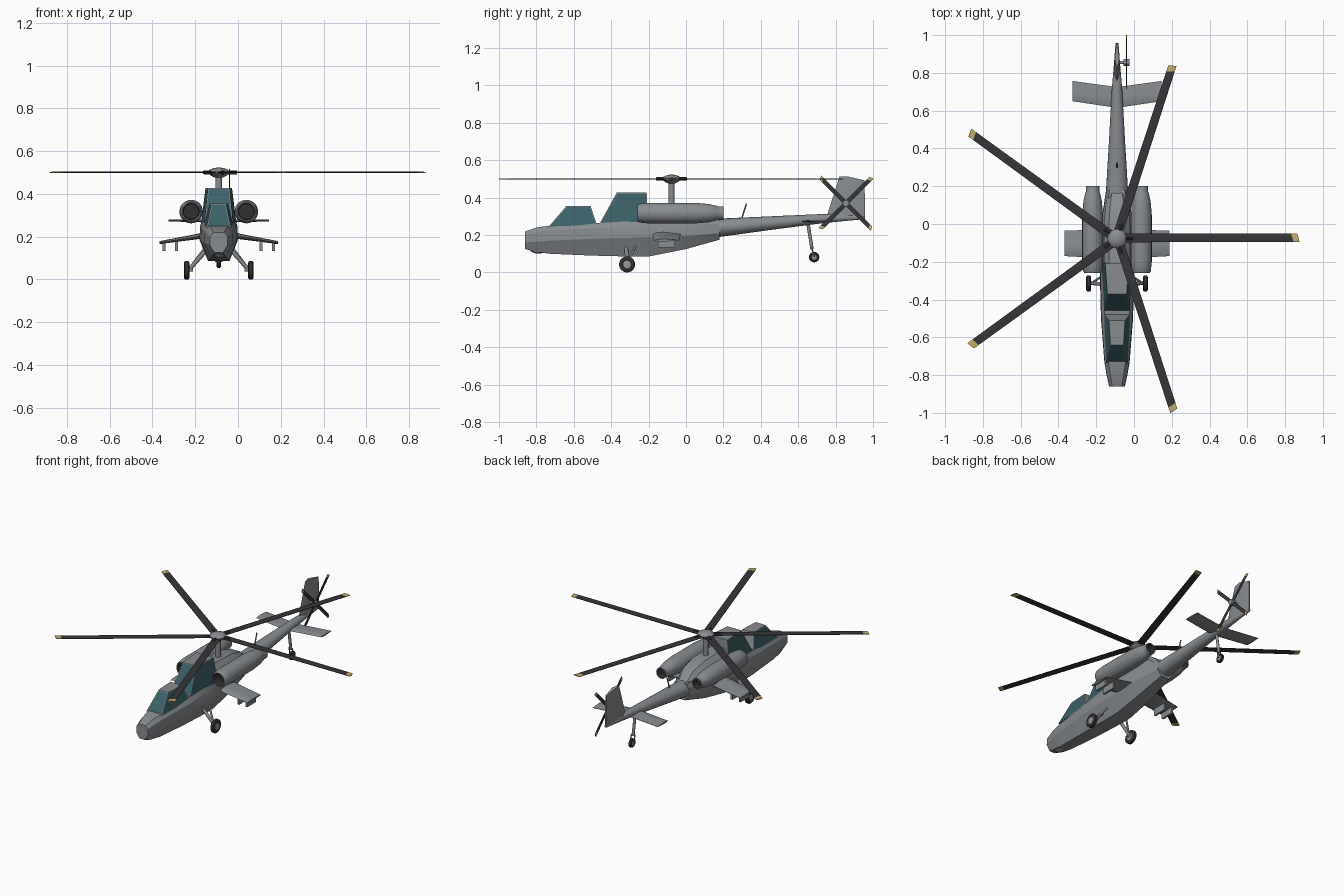
import bpy, bmesh, math
from mathutils import Vector, Matrix

if "Cube" in bpy.data.objects:
    bpy.data.objects.remove(bpy.data.objects["Cube"])

CX = -0.09  # the airframe centreline sits left of the model centre


def material(name, rgb):
    m = bpy.data.materials.new(name)
    m.diffuse_color = (*rgb, 1)
    m.use_nodes = True
    m.node_tree.nodes["Principled BSDF"].inputs["Base Color"].default_value = m.diffuse_color
    return m


GREY = material("body grey", (0.25, 0.265, 0.28))
GLASS = material("teal glass", (0.045, 0.12, 0.14))
BLADE = material("blade charcoal", (0.037, 0.035, 0.04))
TAN = material("tip tan", (0.55, 0.42, 0.15))
DARK = material("dark rubber", (0.03, 0.03, 0.032))
METAL = material("light metal", (0.3, 0.31, 0.32))


def finish(name, bm, mats, angle=30, matrix=None):
    bmesh.ops.recalc_face_normals(bm, faces=bm.faces[:])
    bm.transform(Matrix.Translation((CX, 0, 0)) @ (matrix or Matrix()))
    me = bpy.data.meshes.new(name)
    bm.to_mesh(me)
    bm.free()
    for m in mats:
        me.materials.append(m)
    me.shade_smooth()
    me.set_sharp_from_angle(angle=math.radians(angle))
    ob = bpy.data.objects.new(name, me)
    bpy.context.collection.objects.link(ob)
    return ob


def skin(rings, idx=None):
    """Bridge equal-length rings and cap the ends; idx = material per segment."""
    bm = bmesh.new()
    vs = [[bm.verts.new(p) for p in r] for r in rings]
    n = len(vs[0])
    for k in range(len(vs) - 1):
        for i in range(n):
            j = (i + 1) % n
            f = bm.faces.new((vs[k][i], vs[k][j], vs[k + 1][j], vs[k + 1][i]))
            f.material_index = idx[k] if idx else 0
    for ring, k in ((vs[0], 0), (vs[-1], -1)):
        bm.faces.new(ring).material_index = idx[k] if idx else 0
    return bm


def lathe(name, axis, centre, profile, mats, idx=None, n=24):
    """Turn (position, radius) pairs round axis 0=x, 1=y, 2=z."""
    rings = []
    for p, r in profile:
        ring = []
        for i in range(n):
            a = 2 * math.pi * i / n
            v = [0, 0, 0]
            v[axis] = p
            v[(axis + 1) % 3] = r * math.cos(a)
            v[(axis + 2) % 3] = r * math.sin(a)
            ring.append(v)
        rings.append(ring)
    return finish(name, skin(rings, idx), mats, 35, Matrix.Translation(centre))


def tube(name, a, b, r, mat, n=12):
    a, b = Vector(a), Vector(b)
    bm = bmesh.new()
    bmesh.ops.create_cone(bm, cap_ends=True, segments=n, radius1=r, radius2=r, depth=(b - a).length)
    rot = (b - a).to_track_quat('Z', 'Y').to_matrix().to_4x4()
    return finish(name, bm, [mat], 35, Matrix.Translation((a + b) / 2) @ rot)


def box(name, centre, size, mat):
    bm = bmesh.new()
    bmesh.ops.create_cube(bm, size=1)
    return finish(name, bm, [mat], 30, Matrix.Translation(centre) @ Matrix.Diagonal((*size, 1)))


def surface(name, stations):
    """Flying surface from (x, y_front, y_back, z, thickness) stations."""
    rings = []
    for x, y0, y1, z, t in stations:
        ring = [(0, 0), (.15, .4), (.4, .5), (1, .08), (1, -.08), (.4, -.5), (.15, -.4)]
        rings.append([(x, y0 + (y1 - y0) * u, z + t * v) for u, v in ring])
    return finish(name, skin(rings), [GREY], 40)


# Hull: faceted sections (y, bottom, chine, shoulder, top, half widths)
hull = [(-.86, .125, .16, .20, .22, .02, .042, .025),
        (-.80, .11, .165, .215, .24, .03, .055, .035),
        (-.73, .10, .17, .225, .25, .035, .067, .045),
        (-.50, .09, .18, .235, .262, .045, .085, .065),
        (-.30, .085, .185, .245, .28, .05, .09, .072),
        (-.20, .085, .19, .25, .29, .05, .09, .072),
        (0, .125, .195, .255, .295, .045, .085, .07),
        (.18, .175, .21, .26, .285, .03, .058, .04)]
rings = []
for y, zb, zc, zs, zt, bw, w, tw in hull:
    half = [(bw, zb), (w, zc), (w * .97, zs), (tw, zt)]
    rings.append([(x, y, z) for x, z in half] + [(-x, y, z) for x, z in reversed(half)])
finish("hull", skin(rings), [GREY], 20)

# Engine deck between the nacelles
rings = []
for y, w, zt in ((-.23, .07, .37), (0, .07, .365), (.1, .06, .34), (.17, .045, .28)):
    rings.append([(w, y, .24), (w, y, zt - .03), (w * .6, y, zt),
                  (-w * .6, y, zt), (-w, y, zt - .03), (-w, y, .24)])
finish("engine_deck", skin(rings), [GREY], 30)


# Stepped canopies: tapered boxes with inset glass on front and sides
def canopy(name, base, top):
    rings = [[(w, y0, z0), (w, y1, z1), (-w, y1, z1), (-w, y0, z0)]
             for w, y0, y1, z0, z1 in (base, top)]
    for r in rings:  # front edge narrower than the rear
        for k in (0, 3):
            r[k] = (r[k][0] * .82, r[k][1], r[k][2])
    bm = skin(rings)
    bmesh.ops.recalc_face_normals(bm, faces=bm.faces[:])
    panes = [f for f in bm.faces if abs(f.normal.x) > .6 or (f.normal.y < -.4 and f.normal.z > -.3)]
    bmesh.ops.inset_individual(bm, faces=panes, thickness=.007)
    for f in panes:
        f.material_index = 1
    finish(name, bm, [GREY, GLASS], 10)


canopy("front_canopy", (.07, -.735, -.475, .243, .25), (.042, -.64, -.51, .355, .355))
canopy("rear_canopy", (.083, -.465, -.205, .255, .26), (.062, -.37, -.21, .427, .427))

# Chin sensor
bm = bmesh.new()
bmesh.ops.create_uvsphere(bm, u_segments=20, v_segments=12, radius=1)
finish("chin_sensor", bm, [GREY], 40,
       Matrix.Translation((0, -.79, .127)) @ Matrix.Diagonal((.035, .045, .027, 1)))

# Tail boom: oval sections (y, half width, bottom, top)
rings = []
for y, w, zb, zt in ((.13, .06, .185, .288), (.18, .058, .19, .288), (.45, .042, .227, .3),
                     (.72, .027, .262, .312), (.85, .016, .275, .312), (.957, .008, .285, .3)):
    c, h = (zb + zt) / 2, (zt - zb) / 2
    rings.append([(w * math.cos(a), y, c + h * math.sin(a))
                  for a in (2 * math.pi * i / 20 for i in range(20))])
finish("tail_boom", skin(rings), [GREY], 40)

# Tail fin: vertical sections (z, front y, back y, half thickness)
rings = []
for z, y0, y1, t, drop in ((.292, .75, .957, .016, 0), (.512, .82, .955, .012, .02)):
    rings.append([(0, y0, z), (t, y0 + .05, z), (.004, y1, z - drop),
                  (-.004, y1, z - drop), (-t, y0 + .05, z)])
finish("tail_fin", skin(rings), [GREY], 30)

# Boom antenna
tube("boom_antenna", (0, .30, .295), (0, .323, .367), .004, GREY, 8)

for s, side in ((-1, "left"), (1, "right")):
    # Engine nacelle with dark intake and exhaust
    lathe(side + "_engine", 1, (s * .129, 0, .317),
          [(-.20, .036), (-.258, .039), (-.26, .044), (-.25, .05), (-.2, .055), (.05, .055),
           (.12, .049), (.165, .039), (.17, .036), (.2, .036), (.2, .029), (.165, .027)],
          [GREY, DARK], [1] + [0] * 9 + [1], 28)
    # Stub wing, pylons and tailplane
    surface(side + "_stub_wing", [(s * .04, -.185, -.03, .21, .03), (s * .09, -.18, -.03, .202, .026),
                                  (s * .277, -.17, -.035, .172, .014)])
    for k, x in enumerate((.197, .256)):
        box(f"{side}_pylon_{k + 1}", (s * x, -.105, .155), (.013, .09, .045), GREY)
    surface(side + "_tailplane", [(0, .615, .725, .273, .016), (s * .235, .65, .757, .276, .01)])
    # Main gear legs
    tube(side + "_gear_leg", (s * .06, -.32, .135), (s * .135, -.313, .05), .010, GREY)
    tube(side + "_gear_brace", (s * .07, -.27, .14), (s * .13, -.31, .06), .006, GREY)
    tube(side + "_gear_axle", (s * .12, -.315, .045), (s * .15, -.315, .045), .008, METAL)


# Wheels: dark tyre with a lighter rim
def wheel(name, centre, r, w):
    h = w / 2
    lathe(name, 0, centre, [(-h * .8, r * .5), (-h, r * .56), (-h, r * .82), (-h * .6, r),
                            (h * .6, r), (h, r * .82), (h, r * .56), (h * .8, r * .5)],
          [METAL, DARK], [0, 1, 1, 1, 1, 1, 0], 24)


wheel("left_wheel", (-.15, -.315, .043), .043, .026)
wheel("right_wheel", (.15, -.315, .043), .043, .026)
wheel("tail_wheel", (0, .685, .082), .028, .02)
for s in (-1, 1):
    tube("tail_wheel_fork", (s * .012, .672, .135), (s * .014, .685, .082), .004, GREY, 8)
tube("tail_wheel_leg", (0, .65, .275), (0, .674, .125), .009, GREY)


# Rotor blade along x with a raked tan tip, placed by matrix
def blade(name, r0, r1, tip, w0, w1, t, matrix):
    rings = []
    for x, w, rake in ((r0, w0, 0), (r1 - tip, w1, .006), (r1, w1, .006)):
        rings.append([(x - rake, w / 2, t * .2), (x, w * .1, t / 2), (x + rake, -w / 2, t * .2),
                      (x + rake, -w / 2, -t * .2), (x, w * .1, -t / 2), (x - rake, w / 2, -t * .2)])
    finish(name, skin(rings, [0, 1]), [BLADE, TAN], 30, matrix)


# Main rotor
HUB = Vector((0, -.077, .5))
tube("rotor_mast", (0, -.077, .35), HUB, .016, GREY, 20)
lathe("rotor_hub", 2, HUB, [(-.024, .018), (-.018, .032), (-.006, .048), (.004, .05),
                            (.013, .042), (.02, .025), (.023, .008)], [GREY])
for k in range(5):
    m = Matrix.Translation(HUB) @ Matrix.Rotation(math.radians(72 * k), 4, 'Z')
    blade(f"main_blade_{k + 1}", .035, .96, .032, .048, .043, .007,
          m @ Matrix.Translation((0, .004, 0)))
    tube(f"blade_cuff_{k + 1}", m @ Vector((.03, 0, 0)), m @ Vector((.085, 0, 0)), .009, BLADE, 8)

# Tail rotor on the right of the fin
TAIL = Vector((.05, .855, .37))
tube("tail_rotor_shaft", (0, .855, .37), TAIL, .009, METAL)
tube("tail_rotor_hub", TAIL - Vector((.015, 0, 0)), TAIL + Vector((.015, 0, 0)), .018, GREY)
for k in range(4):
    m = Matrix.Translation(TAIL) @ Matrix.Rotation(math.radians(45 + 90 * k), 4, 'X')
    blade(f"tail_blade_{k + 1}", .01, .192, .018, .022, .022, .006,
          m @ Matrix.Rotation(math.radians(90), 4, 'Z') @ Matrix.Rotation(math.radians(90), 4, 'X'))
